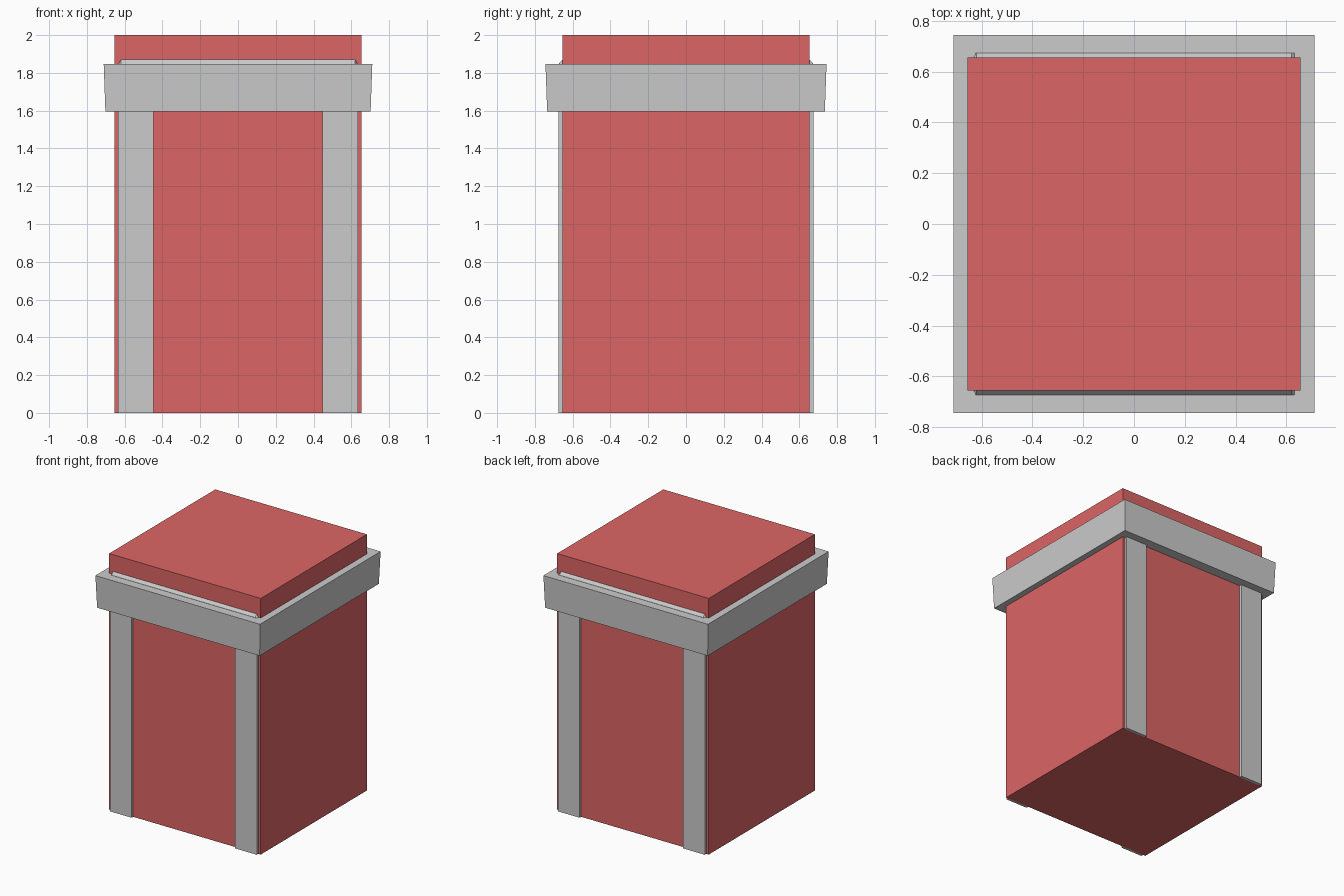
import bpy, bmesh

if "Cube" in bpy.data.objects:
    bpy.data.objects.remove(bpy.data.objects["Cube"])

red = bpy.data.materials.new("red_paint")
red.diffuse_color = (0.72, 0.13, 0.13, 1)
red.use_nodes = True
red.node_tree.nodes["Principled BSDF"].inputs["Base Color"].default_value = red.diffuse_color


def loft(name, loops, closed=False):
    """Skin matching loops of points; cap the ends, or join last to first."""
    bm = bmesh.new()
    rings = [[bm.verts.new(p) for p in loop] for loop in loops]
    pairs = list(zip(rings, rings[1:]))
    if closed:
        pairs.append((rings[-1], rings[0]))
    else:
        bm.faces.new(rings[0])
        bm.faces.new(rings[-1])
    n = len(rings[0])
    for a, b in pairs:
        for i in range(n):
            j = (i + 1) % n
            bm.faces.new((a[i], a[j], b[j], b[i]))
    bmesh.ops.recalc_face_normals(bm, faces=bm.faces)
    mesh = bpy.data.meshes.new(name)
    bm.to_mesh(mesh)
    bm.free()
    obj = bpy.data.objects.new(name, mesh)
    bpy.context.collection.objects.link(obj)
    return obj


def rect(x, y, z):
    return [(-x, -y, z), (x, -y, z), (x, y, z), (-x, y, z)]


# Main block
body = loft("body", [rect(0.655, 0.655, 0), rect(0.655, 0.655, 2)])
body.data.materials.append(red)

# Slightly flared band wrapped around the top
loft("band", [rect(0.702, 0.735, 1.595), rect(0.711, 0.744, 1.847),
              rect(0.65, 0.65, 1.847), rect(0.65, 0.65, 1.595)], closed=True)


# Door surround: two posts and a head whose top edge slopes outwards
def surround(y, top):
    half = [(0.447, 0), (0.634, 0), (0.634, 1.845), (0.62, top)]
    inner = [(0.19, 1.75), (0.447, 1.62)]
    right = inner + half
    left = [(-x, z) for x, z in reversed(right)]
    return [(x, y, z) for x, z in right + left]


frame = loft("door_surround", [surround(-0.674, 1.848), surround(-0.653, 1.872)])
mirror = frame.modifiers.new("back_copy", 'MIRROR')
mirror.use_axis = (False, True, False)
mirror.use_mirror_merge = False
